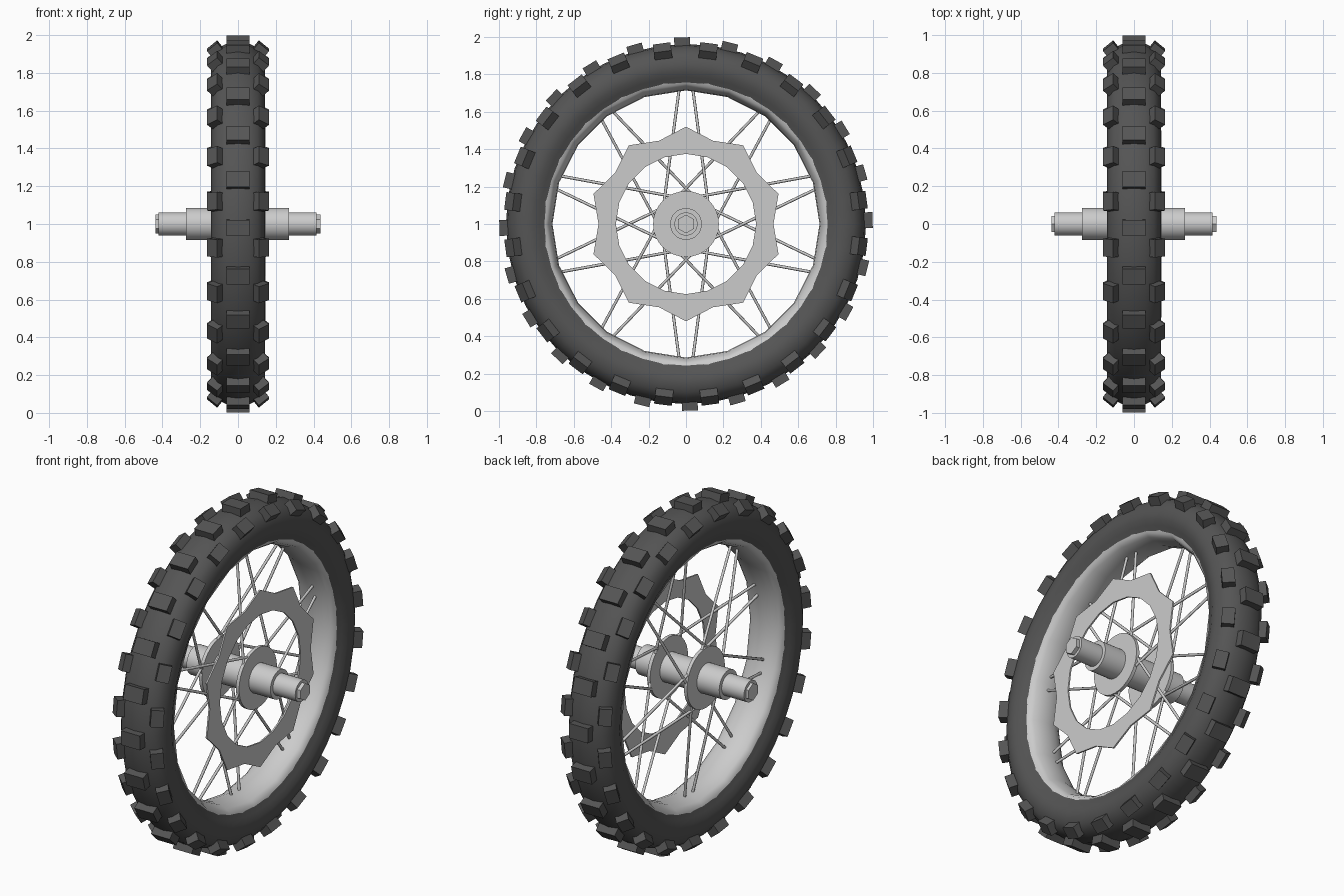
import bpy, bmesh
from math import sin, cos, pi, radians
from mathutils import Matrix, Vector

if "Cube" in bpy.data.objects:
    bpy.data.objects.remove(bpy.data.objects["Cube"])

CENTRE = Matrix.Translation((0, 0, 1))
rubber = bpy.data.materials.new("rubber")
rubber.diffuse_color = (0.09, 0.09, 0.09, 1)
rubber.use_nodes = True
rubber.node_tree.nodes["Principled BSDF"].inputs["Base Color"].default_value = rubber.diffuse_color


def finish(bm, name, mat=None, smooth=None):
    bmesh.ops.recalc_face_normals(bm, faces=bm.faces)
    me = bpy.data.meshes.new(name)
    bm.to_mesh(me)
    bm.free()
    ob = bpy.data.objects.new(name, me)
    bpy.context.collection.objects.link(ob)
    ob.matrix_world = CENTRE
    if mat:
        me.materials.append(mat)
    if smooth:
        bpy.ops.object.select_all(action='DESELECT')
        ob.select_set(True)
        bpy.context.view_layer.objects.active = ob
        bpy.ops.object.shade_smooth_by_angle(angle=radians(smooth))
    return ob


def revolve(name, profile, n, loop=False, cap=False, mat=None, smooth=None, star=None):
    """Spin (x, radius) points about the x axle; star scales odd outer points."""
    bm = bmesh.new()
    rings = []
    for x, r in profile:
        ring = []
        for i in range(n):
            a = 2 * pi * i / n
            k = star[1] if star and i % 2 and r > star[0] else 1
            ring.append(bm.verts.new((x, r * k * sin(a), r * k * cos(a))))
        rings.append(ring)
    pairs = list(zip(rings, rings[1:])) + ([(rings[-1], rings[0])] if loop else [])
    for p, q in pairs:
        for i in range(n):
            j = (i + 1) % n
            bm.faces.new((p[i], p[j], q[j], q[i]))
    if cap:
        bm.faces.new(rings[0])
        bm.faces.new(rings[-1])
    return finish(bm, name, mat, smooth)


def mirrored(half):
    return half + [(-x, r) for x, r in reversed(half) if x != 0]


# Tyre carcass and rim
revolve("tyre", mirrored([(0.112, 0.757), (0.125, 0.785), (0.14, 0.815), (0.143, 0.855),
                          (0.13, 0.9), (0.105, 0.932), (0.06, 0.955), (0, 0.963)][:7]
                         + [(0, 0.963)]), 40, mat=rubber, smooth=40)
revolve("rim", mirrored([(0.115, 0.775), (0.108, 0.75), (0.085, 0.733), (0.045, 0.719), (0, 0.714)]),
        20, smooth=40)


# Tread knobs
def knobs(name, x, r, tilt, size, offset):
    bm = bmesh.new()
    for i in range(24):
        turn = Matrix.Rotation(radians(15 * i + offset), 4, 'X')
        m = (turn @ Matrix.Translation((x, 0, r)) @ Matrix.Rotation(radians(tilt), 4, 'Y')
             @ Matrix.Diagonal((*size, 1)))
        bmesh.ops.create_cube(bm, size=1, matrix=m)
    finish(bm, name, rubber)


knobs("centre_knobs", 0, 0.965, 0, (0.122, 0.085, 0.066), 1.2)
for side, label in ((1, "right"), (-1, "left")):
    knobs(label + "_side_knobs", side * 0.112, 0.921, side * 39, (0.07, 0.095, 0.08), 7.7)

# Hub barrel with its stepped axle and end bolts
revolve("hub", [(-0.275, 0.085), (0.27, 0.085)], 32, cap=True, smooth=40)
revolve("axle", [(-0.42, 0.062), (0.415, 0.062)], 32, cap=True, smooth=40)
for side, label in ((1, "right"), (-1, "left")):
    revolve(label + "_bolt", [(side * 0.4, 0.05), (side * 0.437, 0.05)], 6, cap=True)
    revolve(label + "_flange", [(side * 0.11, 0.176), (side * 0.13, 0.176)], 32, cap=True, smooth=40)

# Brake disc with a ten-pointed edge
revolve("brake_disc", [(0.136, 0.375), (0.136, 0.52), (0.145, 0.52), (0.145, 0.375)],
        20, loop=True, star=(0.45, 0.9))

# Spokes: ten pairs, alternating between flanges
bm = bmesh.new()
for g in range(10):
    x = 0.12 if g % 2 == 0 else -0.12
    for s in (-1, 1):
        a0, a1 = radians(36 * g + s * 48), radians(36 * g + s * 3)
        p = Vector((x, 0.16 * sin(a0), 0.16 * cos(a0)))
        q = Vector((x * 0.15, 0.715 * sin(a1), 0.715 * cos(a1)))
        d = q - p
        m = Matrix.Translation((p + q) / 2) @ d.to_track_quat('Z', 'Y').to_matrix().to_4x4()
        bmesh.ops.create_cone(bm, cap_ends=True, segments=8, radius1=0.008, radius2=0.008,
                              depth=d.length, matrix=m)
finish(bm, "spokes", smooth=50)
